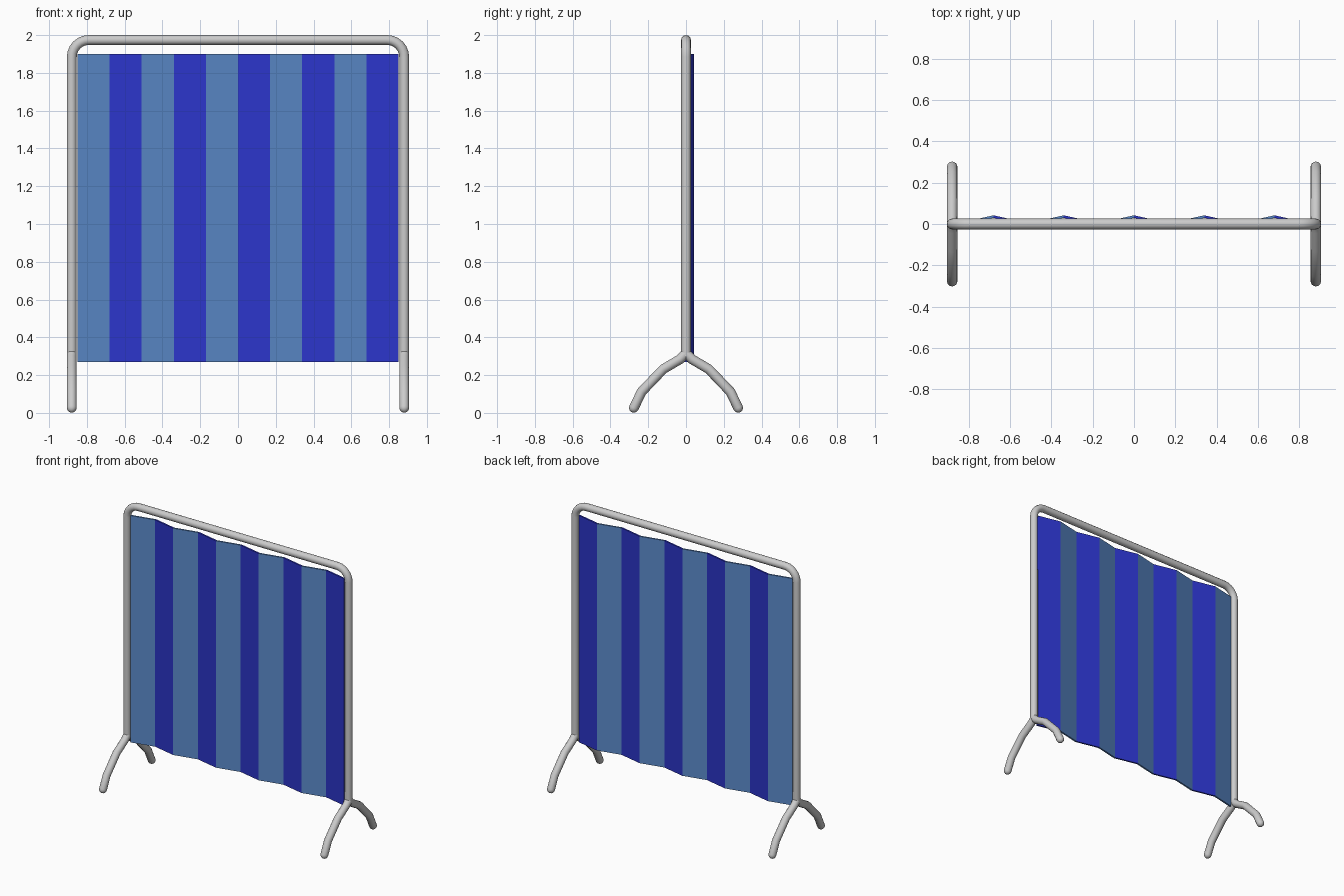
import bpy, bmesh
from math import sin, cos, pi
from mathutils import Vector

if "Cube" in bpy.data.objects:
    bpy.data.objects.remove(bpy.data.objects["Cube"])

R = 0.026          # pipe radius
POST_X = 0.88


def pipe(name, pts, radius=R, round_end=False):
    """Round pipe swept along a polyline, optionally with a domed far end."""
    path = [(Vector(p), 1.0) for p in pts]
    if round_end:
        end = path[-1][0]
        d = (end - path[-2][0]).normalized()
        for a in (25, 50, 70, 85):
            t = a * pi / 180
            path.append((end + d * radius * sin(t), cos(t)))
    cu = bpy.data.curves.new(name, 'CURVE')
    cu.dimensions = '3D'
    cu.twist_mode = 'MINIMUM'
    cu.bevel_depth = radius
    cu.bevel_resolution = 4
    cu.use_fill_caps = True
    sp = cu.splines.new('POLY')
    sp.points.add(len(path) - 1)
    for q, (co, r) in zip(sp.points, path):
        q.co = (*co, 1)
        q.radius = r
    ob = bpy.data.objects.new(name, cu)
    bpy.context.collection.objects.link(ob)
    bpy.ops.object.select_all(action='DESELECT')
    ob.select_set(True)
    bpy.context.view_layer.objects.active = ob
    bpy.ops.object.convert(target='MESH')
    bpy.ops.object.shade_smooth_by_angle(angle=0.7)
    return bpy.context.object


def material(name, rgb):
    m = bpy.data.materials.new(name)
    m.diffuse_color = (*rgb, 1)
    m.use_nodes = True
    m.node_tree.nodes["Principled BSDF"].inputs["Base Color"].default_value = m.diffuse_color
    return m


# Upside-down U frame with rounded corners
top, c = 2.0 - R, 0.09
arc = [(POST_X - c + c * cos(t * pi / 12), top - c + c * sin(t * pi / 12)) for t in range(7)]
right = [(POST_X, 0.30)] + arc
half = [(x, 0, z) for x, z in right]
pipe("frame", half + [(-x, y, z) for x, y, z in reversed(half)])

# Splayed bent feet, two under each post
leg = [(0, 0.315), (0.03, 0.285), (0.12, 0.232), (0.235, 0.112), (0.276, 0.027)]
for sx, side in ((-1, "left"), (1, "right")):
    for sy, face in ((-1, "front"), (1, "back")):
        pipe(f"{face}_{side}_foot", [(sx * POST_X, sy * y, z) for y, z in leg], round_end=True)

# Pleated striped curtain
Z0, Z1, W, N, THICK = 0.27, 1.90, 1.70, 10, 0.012
bm = bmesh.new()
rows = []
for i in range(N + 1):
    x = -W / 2 + W * i / N
    y = 0.042 if i % 2 else 0.004
    rows.append([bm.verts.new((x, yy, z)) for yy, z in
                 ((y - THICK, Z0), (y - THICK, Z1), (y, Z1), (y, Z0))])
for i in range(N):
    a, b = rows[i], rows[i + 1]
    for k in range(4):
        f = bm.faces.new((a[k], a[(k + 1) % 4], b[(k + 1) % 4], b[k]))
        f.material_index = i % 2
bm.faces.new(rows[0])
bm.faces.new(rows[-1]).material_index = 1
bmesh.ops.recalc_face_normals(bm, faces=bm.faces)
me = bpy.data.meshes.new("curtain")
bm.to_mesh(me)
bm.free()
me.materials.append(material("light_blue", (0.107, 0.26, 0.60)))
me.materials.append(material("dark_blue", (0.025, 0.035, 0.59)))
bpy.context.collection.objects.link(bpy.data.objects.new("curtain", me))
